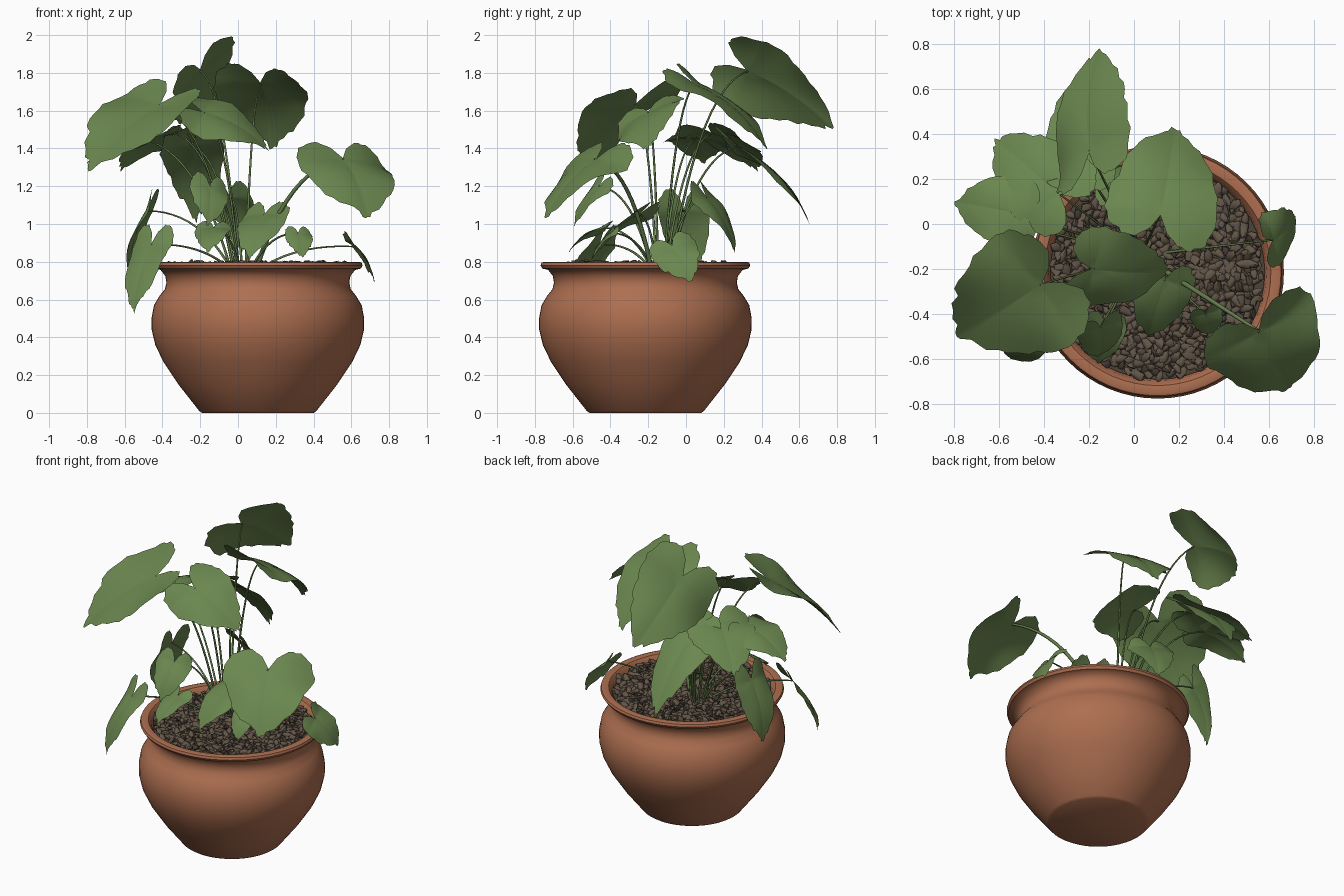
import bpy, bmesh, math, random
from mathutils import Vector, Matrix

random.seed(4)
if "Cube" in bpy.data.objects:
    bpy.data.objects.remove(bpy.data.objects["Cube"])

POT = Vector((0.105, -0.215, 0))
ROOT = Vector((0.03, -0.14, 0.75))
UP = Vector((0, 0, 1))


def material(name, rgb):
    mat = bpy.data.materials.new(name)
    mat.use_nodes = True
    mat.diffuse_color = (*rgb, 1)
    bsdf = mat.node_tree.nodes["Principled BSDF"]
    bsdf.inputs["Base Color"].default_value = (*rgb, 1)
    bsdf.inputs["Roughness"].default_value = 0.8
    return mat


TERRACOTTA = material("terracotta", (0.42, 0.158, 0.08))
GREEN = material("leaf green", (0.145, 0.24, 0.078))
STEM = material("stem green", (0.125, 0.205, 0.07))
SOIL = material("dark soil", (0.075, 0.056, 0.04))
PEBBLE = material("brown pebble", (0.125, 0.092, 0.065))


def finish(name, bm, mat, angle=60):
    mesh = bpy.data.meshes.new(name)
    bm.to_mesh(mesh)
    bm.free()
    mesh.materials.append(mat)
    obj = bpy.data.objects.new(name, mesh)
    bpy.context.collection.objects.link(obj)
    bpy.ops.object.select_all(action="DESELECT")
    obj.select_set(True)
    bpy.context.view_layer.objects.active = obj
    bpy.ops.object.shade_smooth_by_angle(angle=math.radians(angle))
    return obj


def lathe(name, profile, mat, steps=64):
    bm = bmesh.new()
    verts = [bm.verts.new((POT.x + r, POT.y, z)) for r, z in profile]
    edges = [bm.edges.new(pair) for pair in zip(verts, verts[1:])]
    bmesh.ops.spin(bm, geom=verts + edges, cent=POT, axis=UP,
                   angle=math.tau, steps=steps, use_merge=True)
    bmesh.ops.remove_doubles(bm, verts=bm.verts, dist=0.0005)
    bmesh.ops.recalc_face_normals(bm, faces=bm.faces)
    return finish(name, bm, mat, 40)


# Pot with a rolled rim and an inner wall
lathe("pot", [(0, 0), (0.295, 0), (0.31, 0.01), (0.42, 0.15), (0.5, 0.27),
              (0.543, 0.36), (0.562, 0.44), (0.563, 0.5), (0.55, 0.57),
              (0.52, 0.62), (0.492, 0.655), (0.484, 0.69), (0.49, 0.725),
              (0.515, 0.757), (0.545, 0.764), (0.555, 0.78), (0.55, 0.795),
              (0.535, 0.8), (0.505, 0.795), (0.485, 0.77), (0.472, 0.7), (0, 0.7)],
      TERRACOTTA)

# Soil bed
bm = bmesh.new()
bmesh.ops.create_circle(bm, cap_ends=True, segments=48, radius=0.478,
                        matrix=Matrix.Translation(POT + UP * 0.755))
finish("soil", bm, SOIL)

# Loose, uneven pebbles
bm = bmesh.new()
for i in range(720):
    radius = 0.468 * math.sqrt((i + 0.5) / 720)
    angle = i * 2.39996 + random.uniform(-0.03, 0.03)
    spot = POT + Vector((radius * math.cos(angle), radius * math.sin(angle),
                         random.uniform(0.76, 0.785)))
    turn = Matrix.Rotation(random.uniform(0, math.tau), 4, "Z")
    tilt = Matrix.Rotation(random.uniform(-0.8, 0.8), 4, "Y")
    size = random.uniform(0.75, 1.25)
    shape = Matrix.Diagonal((0.034 * size, 0.019 * size, 0.015 * size, 1))
    stone = bmesh.ops.create_icosphere(bm, subdivisions=1, radius=1)["verts"]
    for v in stone:
        # Blunt at one end, pointed at the other
        v.co.y *= 1 - 0.4 * v.co.x
        v.co *= random.uniform(0.88, 1.1)
    bmesh.ops.transform(bm, verts=stone,
                        matrix=Matrix.Translation(spot) @ turn @ tilt @ shape)
finish("pebbles", bm, PEBBLE, 45)


def stem(name, end, thickness):
    # Rises from the crown, then arches over to the leaf
    out = Vector((end.x - ROOT.x, end.y - ROOT.y, 0))
    start = ROOT + out * 0.12
    bend = ROOT + out * 0.45
    bend.z = ROOT.z + (end.z - ROOT.z) * 0.9 + 0.03
    curve = bpy.data.curves.new(name, "CURVE")
    curve.dimensions = "3D"
    curve.bevel_depth = thickness
    curve.bevel_resolution = 1
    line = curve.splines.new("POLY")
    line.points.add(12)
    for i, point in enumerate(line.points):
        t = i / 12
        pos = start * (1 - t) ** 2 + bend * 2 * t * (1 - t) + end * t * t
        point.co = (*pos, 1)
        point.radius = 1.2 - 0.5 * t
    curve.materials.append(STEM)
    bpy.context.collection.objects.link(bpy.data.objects.new(name, curve))


# Half outline of a heart: distance along the leaf, distance to the side
HALF = [(1, 0), (0.92, 0.08), (0.74, 0.25), (0.5, 0.39), (0.25, 0.47), (0.02, 0.5),
        (-0.18, 0.45), (-0.3, 0.32), (-0.31, 0.2), (-0.2, 0.08), (-0.03, 0)]


def outline():
    loop = HALF + [(u, -v) for u, v in HALF[-2:0:-1]]
    dense = []
    for (u, v), (p, q) in zip(loop, loop[1:] + loop[:1]):
        for k in range(3):
            # Ragged margin
            f, nick = k / 3, 1 + random.uniform(-0.05, 0.03)
            dense.append(((u + (p - u) * f) * nick, (v + (q - v) * f) * nick))
    return dense


def leaf(name, base, tip, width, roll=0, bow=0.09, fold=-0.5, thickness=0.006):
    base, tip = Vector(base), Vector(tip)
    length = (tip - base).length
    along = (tip - base).normalized()
    side = Matrix.Rotation(math.radians(-roll), 3, along) @ along.cross(UP).normalized()
    normal = side.cross(along)
    phase = random.uniform(0, math.tau)

    def place(u, v):
        height = bow * 4 * (u - u * u) * length if u > 0 else bow * u * length
        height += width * (0.1 * abs(v) + fold * v * v)
        height += width * 0.28 * v * abs(v) * math.sin(5 * u + phase)
        return base + along * u * length + side * v * width + normal * height

    bm = bmesh.new()
    edge = outline()
    centre = bm.verts.new(base)
    rings = [[bm.verts.new(place(u * s, v * s)) for u, v in edge]
             for s in (0.2, 0.4, 0.6, 0.8, 1)]
    count = len(edge)
    for i in range(count):
        j = (i + 1) % count
        bm.faces.new((centre, rings[0][j], rings[0][i]))
        for inner, outer in zip(rings, rings[1:]):
            bm.faces.new((inner[i], inner[j], outer[j], outer[i]))
    bmesh.ops.recalc_face_normals(bm, faces=bm.faces)
    if sum((f.normal.dot(normal) for f in bm.faces)) < 0:
        bmesh.ops.reverse_faces(bm, faces=bm.faces)
    finish(name, bm, GREEN, 80)
    stem(name + "_stem", base, thickness)


# Tall back leaves
leaf("top_back_leaf", (-0.2, 0.33, 1.81), (-0.16, 0.78, 1.5), 0.52, 48, 0.07)
leaf("upper_back_leaf", (0.12, 0.05, 1.74), (0.18, 0.43, 1.39), 0.5, -6, 0.1)
leaf("lower_back_leaf", (-0.24, 0.28, 1.41), (-0.22, 0.65, 1.01), 0.34)
leaf("back_right_leaf", (-0.34, 0.14, 1.48), (-0.62, 0.38, 1.28), 0.42)

# Broad side and front leaves
leaf("broad_right_leaf", (-0.42, -0.27, 1.63), (-0.79, -0.5, 1.28), 0.6, 14, 0.06, 0)
leaf("mid_right_leaf", (-0.52, 0.05, 1.45), (-0.8, 0.1, 1.32), 0.34)
leaf("upper_front_leaf", (-0.18, -0.2, 1.59), (0.16, -0.2, 1.39), 0.42, -28)
leaf("broad_left_leaf", (0.56, -0.48, 1.34), (0.69, -0.74, 1.02), 0.56,
     thickness=0.011)

# Drooping leaves around the rim
leaf("hanging_right_leaf", (-0.48, -0.01, 1.07), (-0.57, 0.01, 0.69), 0.28)
leaf("low_front_right_leaf", (-0.46, -0.46, 0.89), (-0.55, -0.6, 0.53), 0.25)
leaf("low_left_leaf", (0.62, -0.07, 0.88), (0.72, 0.03, 0.69), 0.26, -40)

# Small inner leaves
leaf("inner_back_leaf", (-0.04, 0.11, 1.14), (0.02, 0.26, 0.84), 0.28)
leaf("inner_front_leaf", (0.14, -0.25, 1.05), (0.06, -0.5, 0.81), 0.27)
leaf("inner_right_leaf", (-0.15, -0.46, 1.2), (-0.16, -0.59, 0.99), 0.22, 25)
leaf("small_front_leaf", (-0.13, -0.45, 0.98), (-0.16, -0.62, 0.85), 0.2)
leaf("small_left_leaf", (0.32, -0.4, 0.95), (0.34, -0.49, 0.82), 0.15)
